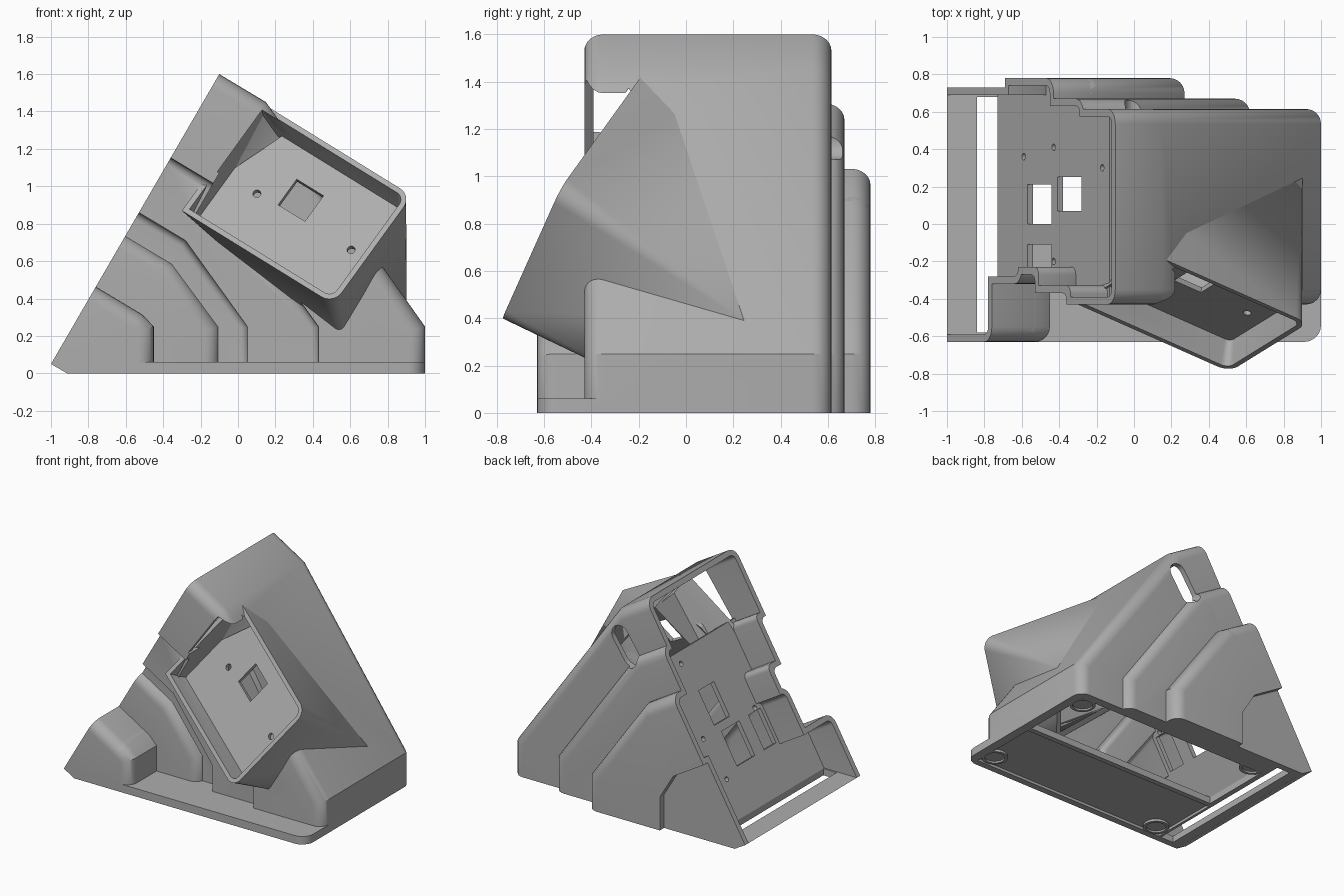
import bpy, bmesh, math
from mathutils import Vector as V

if "Cube" in bpy.data.objects:
    bpy.data.objects.remove(bpy.data.objects["Cube"])
grey = bpy.data.materials.new("plain_grey")
grey.use_nodes = True
grey.diffuse_color = (0.42, 0.42, 0.42, 1)
grey.node_tree.nodes["Principled BSDF"].inputs["Base Color"].default_value = grey.diffuse_color

def finish(name, bm):
    bmesh.ops.recalc_face_normals(bm, faces=bm.faces)
    me = bpy.data.meshes.new(name)
    bm.to_mesh(me)
    bm.free()
    me.materials.append(grey)
    ob = bpy.data.objects.new(name, me)
    bpy.context.collection.objects.link(ob)
    return ob

def hull(name, pts):
    bm = bmesh.new()
    for p in pts:
        bm.verts.new(p)
    res = bmesh.ops.convex_hull(bm, input=bm.verts)
    junk = {g for g in res["geom_interior"] if isinstance(g, bmesh.types.BMVert)}
    bmesh.ops.delete(bm, geom=list(junk), context="VERTS")
    bmesh.ops.dissolve_limit(bm, angle_limit=0.002, verts=bm.verts, edges=bm.edges)
    return finish(name, bm)

def box(lo, hi):
    return hull("box", [(x, y, z) for x in (lo[0], hi[0]) for y in (lo[1], hi[1]) for z in (lo[2], hi[2])])

def prism(name, pts, y0, y1, radius=0, rounded=()):
    """Extrude an x-z profile along y, rounding the end rims of chosen profile sides."""
    bm = bmesh.new()
    ends = [[bm.verts.new((x, y, z)) for x, z in pts] for y in (y0, y1)]
    n = len(pts)
    for e in ends:
        bm.faces.new(e)
    for i in range(n):
        j = (i + 1) % n
        bm.faces.new((ends[0][i], ends[0][j], ends[1][j], ends[1][i]))
    if radius:
        rims = [bm.edges.get((e[i], e[(i + 1) % n])) for e in ends for i in rounded]
        bmesh.ops.bevel(bm, geom=rims, offset=radius, segments=6, profile=0.5, affect="EDGES")
    return finish(name, bm)

def combine(ob, tool, op="DIFFERENCE"):
    mod = ob.modifiers.new("combine", "BOOLEAN")
    mod.operation, mod.solver, mod.object = op, "EXACT", tool
    dg = bpy.context.evaluated_depsgraph_get()
    me = bpy.data.meshes.new_from_object(ob.evaluated_get(dg))
    ob.modifiers.clear()
    ob.data = me
    bpy.data.objects.remove(tool)

def step(sx, ex, y0, y1, t, floor, radius):
    """One nested step of the housing, from the sloped side at sx to its end at ex."""
    sz = 0.05 + 1.722 * (sx + 1)
    kx, kz = -0.69 * t, -0.756 * t
    pts = [(sx - 0.25 + kx, sz + 0.15 + kz), (sx + 0.25 + kx, sz - 0.15 + kz),
           (ex - t, 0.25 - 0.32 * t), (ex - t, floor), (-1.4, floor)]
    return prism("step", pts, y0, y1, radius, (0, 1, 2))

def housing(name, t, floor):
    """Solid housing, inset by t."""
    r = 0.08 - t
    ob = step(-0.1, 1, -0.43 + t, 0.615 - t, t, floor, r)
    ob.name = name
    # recessed steps on the front
    for sx, ex, y in ((-0.36, 0.43, -0.37), (-0.53, 0.05, -0.27)):
        combine(ob, step(sx, ex, -1, y + t, -t, -0.3, 0.04))
    # raised steps on the front, then on the back
    for sx, ex, y in ((-0.6, -0.1, -0.32), (-0.76, -0.45, -0.63)):
        combine(ob, step(sx, ex, y + t, 0.1 + y / 9, t, floor, r), "UNION")
    for sx, ex, y in ((-0.27, 0.62, 0.67), (-0.43, 0.27, 0.78)):
        combine(ob, step(sx, ex, y / 9, y - t, t, floor, r), "UNION")
    # the lowest back corner is set in a little
    combine(ob, step(-0.69, -0.33, 0.73 - t, 1.5, -t, -0.3, 0))
    return ob

def disc(frame, a, b, r, d0, d1, n=24):
    ring = [(a + r * math.cos(i * math.tau / n), b + r * math.sin(i * math.tau / n)) for i in range(n)]
    return hull("disc", [frame(p, q, d) for p, q in ring for d in (d0, d1)])

# Housing shell, open on its sloped side
housing_shell = housing("housing_shell", 0, -0.2)
slab = prism("base", [(-1.4, 0.06), (1, 0.06), (1, -0.2), (-1.4, -0.2)], -0.63, 0.2, 0.09, (1,))
combine(housing_shell, slab, "UNION")
trim = [(-1, 0.05), (-0.042, 1.7), (1.5, 1.7), (1.5, 0), (-0.914, 0)]
combine(housing_shell, prism("trim", trim, -2, 2), "INTERSECT")
mounting_plate = housing_shell.copy()
mounting_plate.data = housing_shell.data.copy()
mounting_plate.name = "mounting_plate"
bpy.context.collection.objects.link(mounting_plate)
combine(housing_shell, housing("cavity", 0.04, 0.05))

# Gap, hatch and shallow recess in the base
combine(housing_shell, box((-0.84, -0.58, -0.1), (-0.73, 0.68, 0.09)))
combine(housing_shell, box((-0.69, 0.0, -0.1), (0.93, 0.55, 0.08)))
combine(housing_shell, box((-0.71, -0.58, -0.1), (0.93, -0.04, 0.02)))

# Cable slot through the back
slot = [(x + 0.07 * math.cos(i * math.tau / 24), y, z + 0.07 * math.sin(i * math.tau / 24))
        for x, z in ((0.02, 1.14), (0.115, 1.28)) for i in range(24) for y in (0.4, 0.9)]
combine(housing_shell, hull("slot", slot))

# Foot pads with round pockets
def on_floor(x, y, z):
    return V((x, y, z))

for i, (x, y) in enumerate(((0.86, -0.48), (0.86, 0.47), (-0.6, 0.56), (-0.62, -0.5))):
    pad = disc(on_floor, x, y, 0.09, 0.002, 0.05)
    pad.name = f"foot_pad_{i + 1}"
    combine(pad, disc(on_floor, x, y, 0.07, -0.1, 0.015))

# Mounting plate set inside the sloped side
def on_plate(s, y, d):
    return V((-0.73 + 0.5 * s + 0.866 * d, y, 0.05 + 0.866 * s - 0.5 * d))

def plate_block(s0, s1, y0, y1, d0, d1):
    return hull("block", [on_plate(s, y, d) for s in (s0, s1) for y in (y0, y1) for d in (d0, d1)])

combine(mounting_plate, plate_block(0, 1.2, -0.9, 0.9, 0, 0.035), "INTERSECT")
for s0, s1, y0, y1 in ((0.32, 0.58, 0, 0.21), (0.64, 0.9, 0.07, 0.25), (0.32, 0.58, -0.25, -0.11)):
    combine(mounting_plate, plate_block(s0, s1, y0, y1, -0.1, 0.1))
for s, y in ((0.28, 0.36), (0.6, 0.41), (0.6, -0.2), (1.12, 0.3)):
    combine(mounting_plate, disc(on_plate, s, y, 0.018, -0.1, 0.1))

# Tilted display pod on the front
top, right, left = V((0.12, -0.17, 1.45)), V((0.93, -0.53, 0.95)), V((-0.3, -0.43, 0.87))
u, v = right - top, left - top
wide, tall = u.length, v.length
u.normalize()
v.normalize()
back = u.cross(v).normalized()

def on_pod(a, b, d):
    return top + u * a + v * b + back * d

def rim(inset, d):
    """Pod outline running top, right, bottom, left, with two rounded corners."""
    r = 0.08 - inset
    arc = [(r * math.cos(i * math.pi / 12), r * math.sin(i * math.pi / 12)) for i in range(7)]
    return ([on_pod(inset, inset, d)] + [on_pod(wide - 0.08 + c, 0.08 - s, d) for c, s in reversed(arc)]
            + [on_pod(wide - 0.08 + c, tall - 0.08 + s, d) for c, s in arc] + [on_pod(inset, tall - inset, d)])

def skirt(bm, ring, roots):
    """Flat facets from the outline back to four root corners."""
    corner = [0] + [1] * 7 + [2] * 7 + [3]
    for i in range(16):
        j = (i + 1) % 16
        a, b = roots[corner[i]], roots[corner[j]]
        bm.faces.new((ring[i], ring[j], a))
        if a is not b:
            bm.faces.new((ring[j], b, a))

outer = [V((0.27, -0.04, 1.27)), V((0.9, 0.26, 0.38)), V((0.58, -0.15, 0.1)), V((-0.2, -0.2, 0.78))]
middle = sum(outer, V((0, 0, 0))) / 4
inner = [p + (middle - p).normalized() * 0.08 for p in outer]
bm = bmesh.new()
lip, edge, sill, far, near = [[bm.verts.new(p) for p in pts] for pts in
                              (rim(0, 0), rim(0.03, 0), rim(0.045, 0.15), outer, inner)]
skirt(bm, lip, far)
skirt(bm, sill, near)
for one, two in ((lip, edge), (edge, sill), (far, near)):
    for i in range(len(one)):
        j = (i + 1) % len(one)
        bm.faces.new((one[i], one[j], two[j], two[i]))
display_pod = finish("display_pod", bm)

# Hollow behind the display, cut from the housing wall
bm = bmesh.new()
ring, ends = [[bm.verts.new(p) for p in pts] for pts in (rim(0.045, 0.15), inner)]
skirt(bm, ring, ends)
bm.faces.new(ring)
bm.faces.new((ends[0], ends[1], ends[2]))
bm.faces.new((ends[0], ends[2], ends[3]))
combine(housing_shell, finish("hollow", bm))
combine(housing_shell, hull("tray", rim(0.03, -0.02) + rim(0.045, 0.16)))
opening = rim(0.03, 0.01)
combine(housing_shell, hull("clearing", opening + [p + V((0, -1, 0)) for p in opening]))

# Pod floor with a notched corner, a window and screw holes
pod_floor = hull("pod_floor", rim(0.042, 0.15) + rim(0.042, 0.18))
notch = ((0.03, 0.03), (0.16, 0.03), (0.14, 0.09), (0.03, 0.38))
window = [(a, b) for a in (0.37, 0.55) for b in (0.21, 0.39)]
for shape in (notch, window):
    combine(pod_floor, hull("cutter", [on_pod(a, b, d) for a, b in shape for d in (0.1, 0.3)]))
for a, b in ((0.234, 0.4), (0.86, 0.39)):
    combine(pod_floor, disc(on_pod, a, b, 0.022, 0.1, 0.25))

# Smooth shading with sharp creases
bpy.ops.object.select_all(action="DESELECT")
for ob in (housing_shell, mounting_plate, display_pod):
    ob.select_set(True)
    bpy.context.view_layer.objects.active = ob
bpy.ops.object.shade_smooth_by_angle(angle=math.radians(30))
